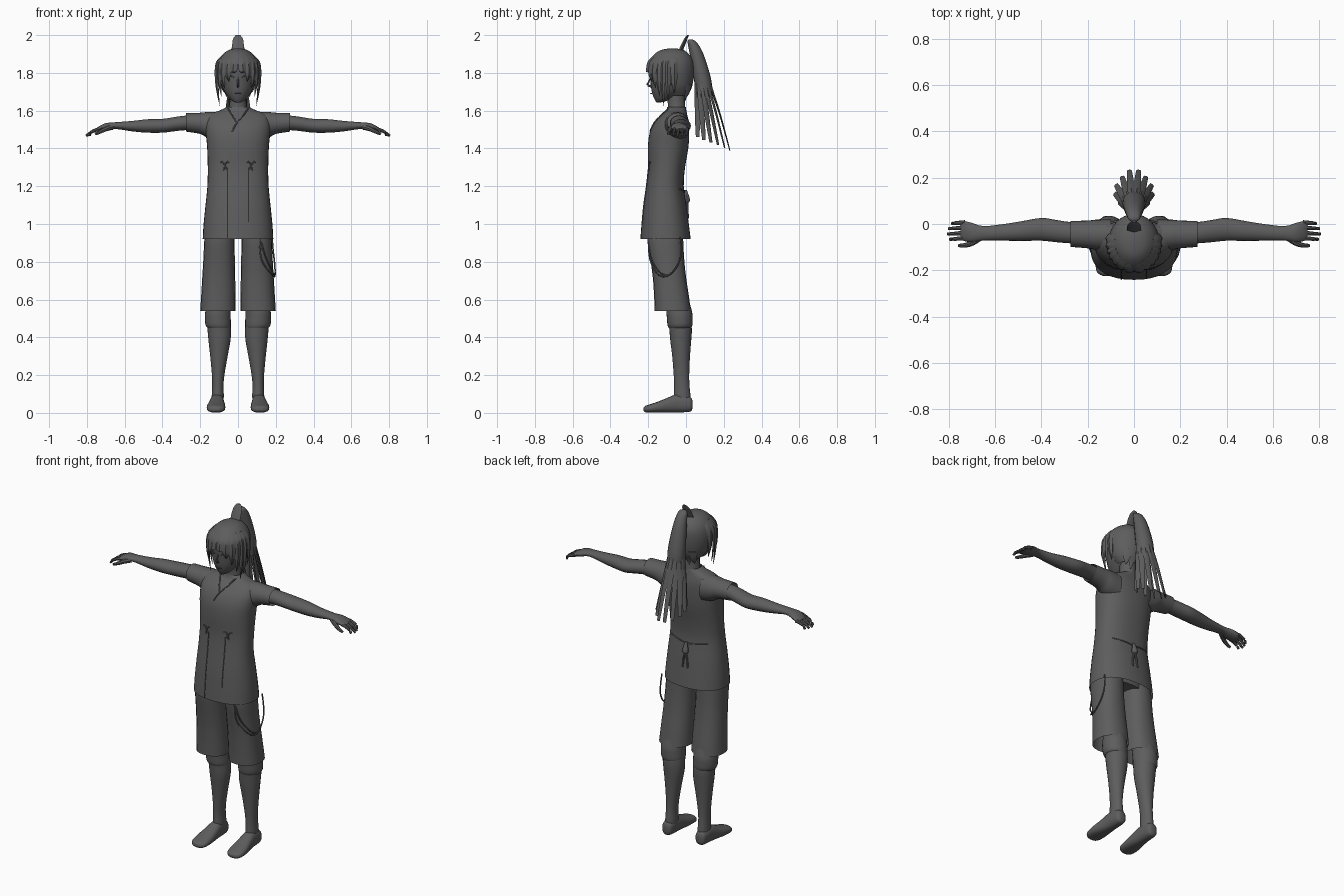
import bpy, bmesh, math
from mathutils import Vector

mat = bpy.data.materials.new("dark grey")
mat.diffuse_color = (0.11, 0.11, 0.11, 1)


def spline(rows, sub):
    """Catmull-Rom refinement of rows of numbers."""
    out = []
    for i in range(len(rows) - 1):
        p = [rows[max(i - 1, 0)], rows[i], rows[i + 1], rows[min(i + 2, len(rows) - 1)]]
        for k in range(sub):
            t = k / sub
            out.append([b + 0.5 * t * (c - a + t * (2 * a - 5 * b + 4 * c - d + t * (3 * (b - c) + d - a)))
                        for a, b, c, d in zip(*p)])
    return out + [list(rows[-1])]


def skin(name, rings, caps, mirror, keep=None):
    """Bridge rings of points into one mesh object."""
    bm = bmesh.new()
    vs = [[bm.verts.new(p) for p in r] for r in rings]
    n = len(vs[0])
    for a, b in zip(vs, vs[1:]):
        for i in range(n):
            bm.faces.new((a[i], a[(i + 1) % n], b[(i + 1) % n], b[i]))
    if caps[0]:
        bm.faces.new(vs[0][::-1])
    if caps[1]:
        bm.faces.new(vs[-1])
    if keep:
        bmesh.ops.delete(bm, geom=[f for f in bm.faces if not keep(f.calc_center_median())], context='FACES')
    bmesh.ops.recalc_face_normals(bm, faces=bm.faces)
    me = bpy.data.meshes.new(name)
    bm.to_mesh(me)
    bm.free()
    me.materials.append(mat)
    ob = bpy.data.objects.new(name, me)
    bpy.context.collection.objects.link(ob)
    if mirror:
        ob.modifiers.new("mirror", 'MIRROR').use_mirror_merge = False
    return ob


def loft(name, secs, axis='z', n=24, power=2.0, sub=3, caps=(1, 1), mirror=False, keep=None, floor=None):
    """Sections are (position on axis, centre a, centre b, radius a, radius b)."""
    rings = []
    for t, a, b, ra, rb in spline(secs, sub):
        ring = []
        for i in range(n):
            c, s = math.cos(2 * math.pi * i / n), math.sin(2 * math.pi * i / n)
            u = a + ra * math.copysign(abs(c) ** (2 / power), c)
            v = b + rb * math.copysign(abs(s) ** (2 / power), s)
            p = {'z': (u, v, t), 'x': (t, u, v), 'y': (u, t, v)}[axis]
            if floor is not None:
                p = (p[0], p[1], max(p[2], floor))
            ring.append(p)
        rings.append(ring)
    return skin(name, rings, caps, mirror, keep)


def lock(name, pts, hub, mirror=False):
    """Flat strand of hair; pts are (x, y, z, half width, half thickness)."""
    rings = []
    for x, y, z, w, d in spline(pts, 3):
        out = Vector((x, y - hub, 0))
        out = out.normalized() if out.length > 1e-4 else Vector((0, 1, 0))
        side, p = Vector((-out.y, out.x, 0)) * w, Vector((x, y, z))
        rings.append([p + side, p + out * d, p - side, p - out * d])
    return skin(name, rings, (1, 1), mirror)


def cord(name, pts, r=0.004, taper=(1, 1), mirror=False):
    """Round cord through points."""
    path = [Vector(p) for p in spline(pts, 4)]
    rings = []
    for i, p in enumerate(path):
        d = (path[min(i + 1, len(path) - 1)] - path[max(i - 1, 0)]).normalized()
        u = d.orthogonal().normalized()
        v = d.cross(u)
        k = r * (taper[0] + (taper[1] - taper[0]) * i / (len(path) - 1))
        rings.append([p + k * (u * math.cos(a * math.pi / 4) + v * math.sin(a * math.pi / 4)) for a in range(8)])
    return skin(name, rings, (1, 1), mirror)


# Shirt body and sleeves
SHIRT = [(.92, 0, -.108, .187, .133), (1.0, 0, -.11, .182, .125), (1.1, 0, -.112, .172, .114),
         (1.2, 0, -.112, .162, .10), (1.3, 0, -.103, .16, .098), (1.4, 0, -.095, .163, .107),
         (1.48, 0, -.088, .17, .105), (1.54, 0, -.075, .17, .09), (1.58, 0, -.06, .15, .066),
         (1.60, 0, -.052, .10, .054), (1.62, 0, -.05, .056, .049)]
P = 2.3
loft("shirt", SHIRT, n=36, power=P, caps=(0, 0))
loft("sleeve", [(.10, -.05, 1.515, .07, .078), (.16, -.047, 1.524, .066, .069), (.20, -.045, 1.533, .06, .056),
                (.275, -.043, 1.538, .056, .049)], 'x', caps=(0, 0), mirror=True)


def on_shirt(x, z, side=-1, lift=.001):
    """Point on the front (-1) or back (+1) of the shirt."""
    s = min(spline(SHIRT, 12), key=lambda r: abs(r[0] - z))
    return (x, s[2] + side * (lift + s[4] * (1 - min(1, abs(x / s[3])) ** P) ** (1 / P)), z)


# Shirt seams, crossed collar and front ties
cord("front_panel_edge", [on_shirt(-.055, z) for z in (.925, 1.0, 1.1, 1.2, 1.3)], .003)
cord("front_panel_edge_short", [on_shirt(.055, z) for z in (1.01, 1.1, 1.2, 1.3)], .003)
cord("collar_edge", [on_shirt(.052, 1.61), on_shirt(.025, 1.57), on_shirt(-.01, 1.53), on_shirt(-.03, 1.49)], .004)
cord("collar_under_edge", [on_shirt(-.052, 1.61), on_shirt(-.03, 1.575), on_shirt(-.005, 1.535)], .004)
for x, z in ((.045, 1.325), (.095, 1.325), (.055, 1.29), (.078, 1.285)):
    cord("front_tie", [on_shirt(.07, 1.31), on_shirt((x + .07) / 2, z + .004), on_shirt(x, z)], .004, (1, .7), True)

# Belt cord, knot and tassels at the back
cord("back_belt", [on_shirt(x, 1.17 + .12 * abs(x), 1) for x in (-.12, -.06, 0, .06, .12)], .004)
kx, ky, kz = on_shirt(0, 1.16, 1)
loft("back_knot", [(kz - .05, 0, ky + .012, .004, .004), (kz - .042, 0, ky + .012, .016, .014),
                   (kz - .028, 0, ky + .012, .018, .016), (kz - .008, 0, ky + .01, .014, .012),
                   (kz + .02, 0, ky + .005, .006, .006)], n=10)
for s in (-1, 1):
    cord("back_tassel", [(0, ky + .012, kz - .04), (s * .012, ky + .014, kz - .08), (s * .016, ky + .016, kz - .13)], .006)

# Short trousers with hidden hip block
loft("hips", [(.93, 0, -.11, .165, .09), (1.08, 0, -.11, .155, .09)], sub=1)
loft("trouser_leg", [(.54, .106, -.07, .094, .096), (.62, .104, -.077, .091, .092), (.72, .102, -.088, .087, .088),
                     (.82, .10, -.10, .083, .09), (.92, .098, -.11, .08, .095), (1.0, .09, -.11, .075, .09)],
     n=20, power=2.3, caps=(0, 1), mirror=True)

# Loose strap over one thigh
for d in (0, .02):
    cord("thigh_strap", [(.115, -.20, .93), (.145 - d, -.19, .83 - d), (.183, -.145, .75 - d), (.196, -.09, .73),
                         (.194, -.04, .79), (.186, -.025, .86), (.18, -.03, .93)], .004)

# Leg wraps, legs and feet
loft("leg_wrap", [(.45, .102, -.032, .06, .06), (.465, .105, -.032, .067, .066), (.50, .107, -.033, .068, .068),
                  (.53, .107, -.035, .067, .068), (.58, .105, -.04, .06, .06)], mirror=True)
loft("leg", [(.05, .108, -.018, .03, .044), (.09, .107, -.02, .032, .044), (.14, .107, -.022, .03, .041),
             (.20, .105, -.024, .033, .041), (.30, .101, -.026, .046, .047), (.39, .098, -.028, .059, .056),
             (.46, .10, -.03, .062, .06), (.60, .102, -.05, .062, .06)], mirror=True)
loft("foot", [(.035, .11, .045, .012, .016), (.027, .11, .045, .028, .036), (0, .11, .048, .034, .044),
              (-.05, .111, .05, .037, .048), (-.10, .113, .04, .043, .039), (-.15, .116, .03, .049, .029),
              (-.195, .117, .023, .047, .021), (-.215, .117, .02, .036, .017), (-.225, .116, .019, .015, .008)],
     'y', power=2.4, mirror=True, floor=0.0)

# Arms, palms, fingers and thumbs
loft("arm", [(.20, -.042, 1.535, .044, .04), (.28, -.037, 1.535, .046, .039), (.34, -.03, 1.528, .048, .038),
             (.40, -.023, 1.52, .049, .037), (.48, -.03, 1.519, .043, .036), (.56, -.036, 1.518, .036, .028),
             (.65, -.04, 1.521, .031, .018), (.70, -.037, 1.514, .042, .02), (.735, -.03, 1.503, .043, .015),
             (.75, -.028, 1.497, .036, .009)], 'x', n=18, mirror=True)
for y, tip in ((.006, .785), (-.016, .80), (-.039, .805), (-.062, .795)):
    cord("finger", [(.73, y, 1.503), (.755, y - .001, 1.497), (.78, y - .003, 1.484), (tip, y - .004, 1.467)],
         .0105, (1, .6), True)
cord("thumb", [(.665, -.058, 1.514), (.70, -.082, 1.503), (.73, -.092, 1.488), (.757, -.093, 1.476)],
     .014, (1.1, .5), True)

# Neck and head
loft("neck", [(1.56, 0, -.05, .06, .05), (1.61, 0, -.05, .05, .047), (1.65, 0, -.052, .044, .046),
              (1.72, 0, -.06, .045, .048)], n=18)
loft("head", [(1.643, 0, -.145, .012, .01), (1.655, 0, -.128, .035, .036), (1.68, 0, -.11, .058, .065),
              (1.71, 0, -.093, .077, .09), (1.75, 0, -.08, .092, .108), (1.80, 0, -.08, .098, .113),
              (1.85, 0, -.078, .096, .112), (1.89, 0, -.075, .07, .09), (1.91, 0, -.075, .03, .04)], n=28)
cord("nose", [(0, -.188, 1.775), (0, -.197, 1.752), (0, -.204, 1.737), (0, -.185, 1.728)], .006, (.6, 1))
cord("mouth", [(-.016, -.182, 1.692), (0, -.187, 1.69), (.016, -.182, 1.692)], .003)
cord("eye", [(.022, -.191, 1.775), (.038, -.187, 1.785), (.058, -.172, 1.778)], .005, (.7, .8), True)
cord("ear", [(.09, -.07, 1.79), (.104, -.06, 1.78), (.102, -.065, 1.75), (.088, -.075, 1.735)], .01, (1, .7), True)

# Hair cap, open around the face
loft("hair_cap", [(1.68, 0, -.045, .06, .055), (1.72, 0, -.06, .09, .09), (1.77, 0, -.073, .106, .113),
                  (1.82, 0, -.078, .11, .121), (1.86, 0, -.078, .103, .117), (1.89, 0, -.076, .087, .10),
                  (1.915, 0, -.074, .06, .072), (1.926, 0, -.072, .033, .04), (1.93, 0, -.07, .006, .008)],
     n=32, caps=(0, 1), keep=lambda c: c.z > 1.845 or c.y > -.075)

# Fringe and long side locks: (angle from front, tip height, half width)
for deg, tip, w in ((12, 1.80, .018), (28, 1.755, .018), (44, 1.72, .018), (58, 1.675, .017), (70, 1.625, .014),
                    (82, 1.65, .015), (97, 1.69, .018)):
    a = math.radians(deg)
    pts = [(k * .11 * math.sin(a), -.078 - k * .122 * math.cos(a), z, w * f, d) for k, z, f, d in
           ((.72, 1.895, .8, .005), (.97, 1.86, 1.2, .009), (1.05, 1.81, 1.1, .009),
            (1.04, (1.81 + tip) / 2, .8, .006), (.94, tip, .06, .001))]
    lock("hair_lock", pts, -.078, True)

# Hair at the nape
for x, tip in ((.02, 1.645), (.055, 1.66)):
    lock("nape_lock", [(x, .02, 1.74, .022, .006), (x, .005, 1.69, .018, .006), (x * .9, -.008, tip, .003, .002)],
         -.06, True)

# Ponytail: upswept root, body and fanned strands
lock("ponytail_root", [(0, -.035, 1.90, .03, .012), (0, -.017, 1.945, .031, .011), (0, -.001, 1.98, .026, .009),
                       (0, .01, 2.0, .012, .005)], -.2)
loft("ponytail", [(1.68, 0, .098, .048, .045), (1.75, 0, .09, .05, .046), (1.82, 0, .076, .046, .043),
                  (1.90, 0, .056, .038, .036), (1.945, 0, .04, .031, .029), (1.97, 0, .028, .024, .019),
                  (1.978, 0, .024, .008, .006)], n=16, caps=(0, 1))
for x, y, z in ((.02, .232, 1.39), (.052, .205, 1.402), (.078, .17, 1.417), (.084, .132, 1.432),
                (.066, .095, 1.445), (.03, .062, 1.46)):
    sx, sy = x * .5, .09 + (y - .135) * .42
    lock("ponytail_strand", [(sx * .8, .076 + (sy - .09) * .8, 1.82, .012, .006), (sx, sy, 1.73, .016, .007),
                             ((sx + x) / 2, (sy + y) / 2, 1.575, .015, .005), (x, y, z, .010, .003)], .07, True)

# Smooth shading with sharp edges kept
for ob in bpy.context.scene.objects:
    ob.select_set(True)
    bpy.context.view_layer.objects.active = ob
bpy.ops.object.shade_smooth_by_angle(angle=math.radians(40))
